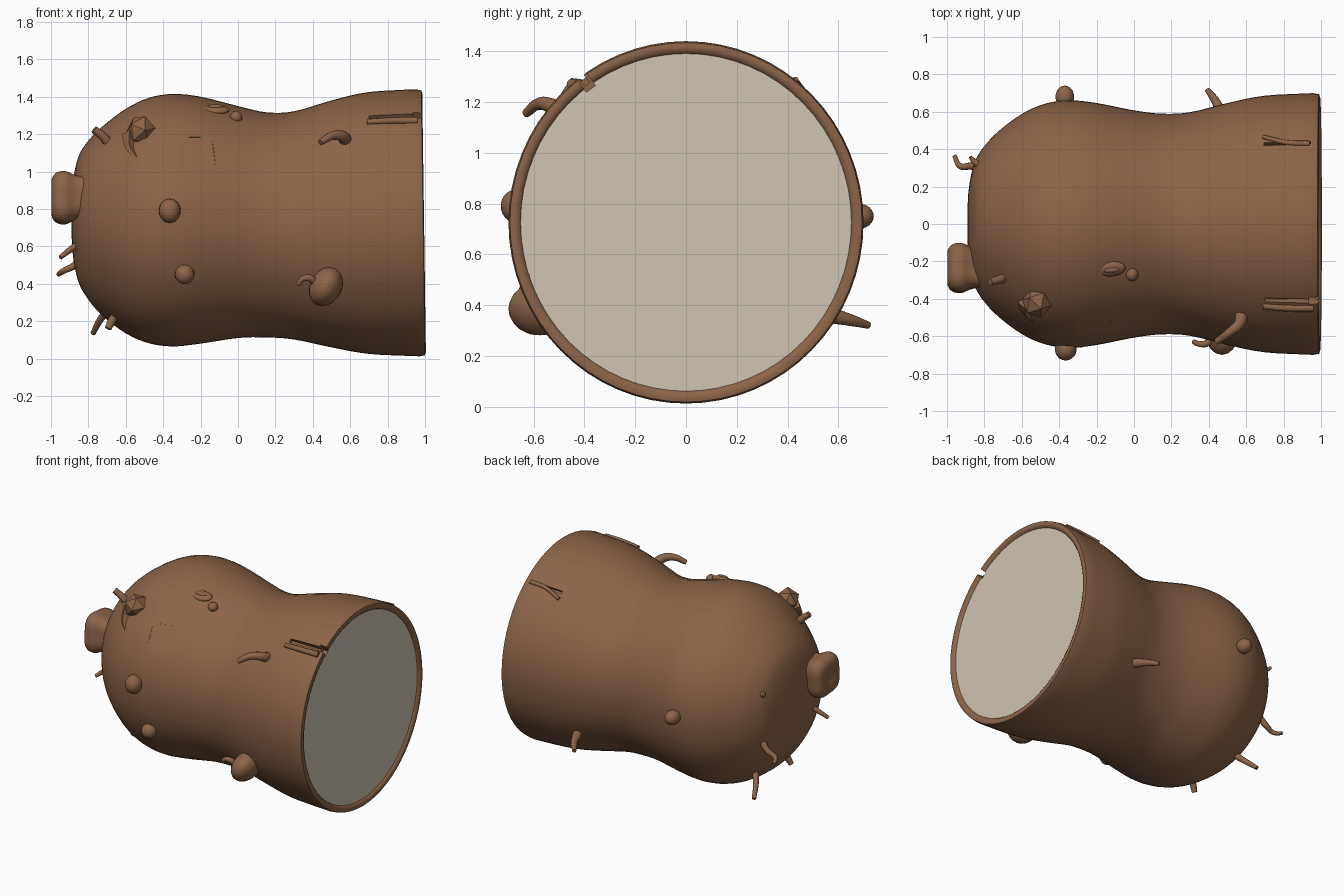
import bpy, bmesh, math
from mathutils import Vector

cube = bpy.data.objects.get("Cube")
if cube:
    bpy.data.objects.remove(cube, do_unlink=True)


def material(name, rgb):
    m = bpy.data.materials.new(name)
    m.use_nodes = True
    m.diffuse_color = (*rgb, 1)
    m.node_tree.nodes["Principled BSDF"].inputs["Base Color"].default_value = (*rgb, 1)
    return m


BROWN = material("warm brown", (0.26, 0.127, 0.065))
CREAM = material("pale cream", (0.62, 0.55, 0.45))


def activate(ob):
    bpy.ops.object.select_all(action='DESELECT')
    ob.select_set(True)
    bpy.context.view_layer.objects.active = ob


def smooth(ob, angle=40):
    activate(ob)
    bpy.ops.object.shade_smooth_by_angle(angle=math.radians(angle))


def finish(name, bm):
    me = bpy.data.meshes.new(name)
    bmesh.ops.recalc_face_normals(bm, faces=bm.faces[:])
    bm.to_mesh(me)
    bm.free()
    ob = bpy.data.objects.new(name, me)
    bpy.context.collection.objects.link(ob)
    me.materials.append(BROWN)
    return ob


def spline(pts, steps=4):
    """Catmull-Rom curve through the points."""
    pts = [Vector(p) for p in pts]
    ext = [pts[0] * 2 - pts[1]] + pts + [pts[-1] * 2 - pts[-2]]
    out = []
    for a, b, c, d in zip(ext, ext[1:], ext[2:], ext[3:]):
        for i in range(steps):
            t = i / steps
            out.append((b * 2 + (c - a) * t + (a * 2 - b * 5 + c * 4 - d) * t * t
                        + (b * 3 - a - c * 3 + d) * t ** 3) / 2)
    return out + [pts[-1]]


def loft_x(name, rows, cy=0.0, flat=0.98, lobes=0.0, sides=64):
    """Closed tube along x; each row is (x, radius, centre height)."""
    bm = bmesh.new()
    rings = []
    for x, r, cz in rows:
        ring = []
        for i in range(sides):
            a = math.tau * i / sides
            rr = r * (1 - lobes * math.cos(4 * a + 0.3))
            ring.append(bm.verts.new((x, cy + flat * rr * math.cos(a), cz + rr * math.sin(a))))
        rings.append(ring)
    for p, q in zip(rings, rings[1:]):
        for i in range(sides):
            j = (i + 1) % sides
            bm.faces.new((p[i], p[j], q[j], q[i]))
    bm.faces.new(rings[0])
    bm.faces.new(rings[-1])
    return finish(name, bm)


# Waisted hollow-ended body
outline = [(-0.89, 0.04, 0.76), (-0.885, 0.18, 0.75), (-0.855, 0.33, 0.745), (-0.8, 0.425, 0.74),
           (-0.72, 0.51, 0.735), (-0.6, 0.60, 0.735), (-0.48, 0.655, 0.738), (-0.35, 0.675, 0.74),
           (-0.2, 0.66, 0.74), (0, 0.62, 0.73), (0.15, 0.602, 0.715), (0.3, 0.61, 0.712),
           (0.5, 0.66, 0.72), (0.7, 0.70, 0.725), (0.97, 0.714, 0.726)]
rim = [(1.0, 0.708, 0.726), (1.005, 0.69, 0.726), (0.998, 0.672, 0.726), (0.988, 0.665, 0.726)]
body = loft_x("body", spline(outline) + rim)
for v in body.data.vertices:
    if v.co.x > 0.9:
        v.co.x -= 0.014 * v.co.z

# Cream end face
body.data.materials.append(CREAM)
for p in body.data.polygons:
    if p.normal.x > 0.9 and len(p.vertices) > 4:
        p.material_index = 1


def cut(name, loc, size, rot):
    """Carve a rotated box out of the body."""
    bm = bmesh.new()
    bmesh.ops.create_cube(bm, size=1)
    tool = finish(name, bm)
    tool.location, tool.scale, tool.rotation_euler = loc, size, rot
    tool.hide_render = True
    mod = body.modifiers.new(name, 'BOOLEAN')
    mod.operation, mod.object, mod.solver = 'DIFFERENCE', tool, 'EXACT'
    activate(body)
    bpy.ops.object.modifier_apply(modifier=name)
    bpy.data.objects.remove(tool, do_unlink=True)


# Rim slits, and the sunken step on the front
cut("front_slit", (0.86, -0.42, 1.31), (0.32, 0.025, 0.1), (0.64, 0, 0))
cut("back_slit", (0.82, 0.44, 1.29), (0.25, 0.02, 0.08), (-0.67, 0, 0))
cut("rim_notch", (0.975, -0.41, 1.30), (0.08, 0.045, 0.12), (0.64, 0, 0))
cut("face_step", (-0.215, -0.575, 1.13), (0.19, 0.1, 0.19), (-0.58, 0, 0.2))
smooth(body)


def strand(name, pts, radii, res=3):
    """Tapered bent tube."""
    cu = bpy.data.curves.new(name, 'CURVE')
    cu.dimensions = '3D'
    cu.bevel_depth, cu.bevel_resolution, cu.resolution_u = 1, res, 5
    cu.use_fill_caps = True
    sp = cu.splines.new('BEZIER')
    sp.bezier_points.add(len(pts) - 1)
    for i, (bp, p) in enumerate(zip(sp.bezier_points, pts)):
        bp.co = p
        bp.handle_left_type = bp.handle_right_type = 'AUTO'
        bp.radius = radii[0] + (radii[1] - radii[0]) * i / (len(pts) - 1)
    ob = bpy.data.objects.new(name, cu)
    bpy.context.collection.objects.link(ob)
    cu.materials.append(BROWN)
    activate(ob)
    bpy.ops.object.convert(target='MESH')
    smooth(ob, 50)


def ball(name, loc, size, rot=(0, 0, 0), faceted=False):
    bm = bmesh.new()
    if faceted:
        bmesh.ops.create_icosphere(bm, subdivisions=1, radius=1)
    else:
        bmesh.ops.create_uvsphere(bm, u_segments=20, v_segments=12, radius=1)
    ob = finish(name, bm)
    ob.location, ob.scale, ob.rotation_euler = loc, size, rot
    if not faceted:
        smooth(ob, 60)


# Raised lips beside the slits
strand("front_slit_lip", [(0.69, -0.44, 1.265), (0.82, -0.45, 1.272), (0.96, -0.45, 1.272)], (0.016, 0.02))
strand("back_slit_lip", [(0.69, 0.465, 1.24), (0.82, 0.435, 1.277), (0.94, 0.43, 1.285)], (0.012, 0.015))

# Lobed knob on the rounded end
knob = [(-0.76, 0.12, 0.86), (-0.86, 0.125, 0.86), (-0.92, 0.15, 0.86), (-0.965, 0.145, 0.86),
        (-0.99, 0.12, 0.86), (-0.998, 0.08, 0.86), (-0.985, 0.02, 0.86)]
smooth(loft_x("knob", spline(knob), cy=-0.235, flat=0.94, lobes=0.08, sides=32), 60)

# Round bumps
ball("front_bump", (-0.365, -0.67, 0.79), (0.058, 0.06, 0.065))
ball("low_front_bump", (-0.285, -0.61, 0.45), (0.052, 0.05, 0.052))
ball("back_bump", (-0.37, 0.68, 0.75), (0.05, 0.06, 0.05))
ball("small_top_bump", (-0.01, -0.27, 1.29), (0.033, 0.035, 0.033))
ball("top_lens", (-0.12, -0.24, 1.33), (0.075, 0.042, 0.022), (0.41, 0, 0.1))
ball("top_lens_centre", (-0.12, -0.247, 1.347), (0.04, 0.015, 0.012), (0.41, 0, 0.1))

# Faceted lump with its folded flap
ball("faceted_lump", (-0.52, -0.42, 1.22), (0.08, 0.085, 0.085), (0.4, 0.3, 0), True)
strand("lump_flap", [(-0.58, -0.42, 1.2), (-0.58, -0.47, 1.13), (-0.52, -0.535, 1.05)], (0.04, 0.004), 0)

# Swelling and hook low on the front
ball("swelling", (0.47, -0.575, 0.385), (0.085, 0.125, 0.11), (0, 0.5, 0))
strand("swelling_hook", [(0.42, -0.6, 0.38), (0.385, -0.64, 0.43), (0.345, -0.64, 0.425),
                         (0.32, -0.63, 0.395)], (0.022, 0.013))

# Horn, back spike and whiskers
strand("upper_horn", [(0.575, -0.46, 1.15), (0.565, -0.53, 1.185), (0.51, -0.58, 1.193),
                      (0.44, -0.63, 1.155)], (0.038, 0.017))
strand("back_spike", [(0.47, 0.57, 0.36), (0.44, 0.65, 0.34), (0.39, 0.72, 0.32)], (0.033, 0.014))
strand("top_stub", [(-0.68, -0.28, 1.13), (-0.715, -0.295, 1.18), (-0.77, -0.31, 1.225)], (0.028, 0.02))
strand("curled_whisker", [(-0.82, 0.3, 0.55), (-0.87, 0.31, 0.5), (-0.93, 0.31, 0.47),
                          (-0.96, 0.365, 0.45)], (0.024, 0.012))
strand("knob_whisker", [(-0.84, -0.21, 0.62), (-0.9, -0.24, 0.58), (-0.95, -0.27, 0.54)], (0.02, 0.012))
strand("low_back_whisker", [(-0.68, 0.18, 0.28), (-0.735, 0.25, 0.21), (-0.775, 0.33, 0.135)], (0.024, 0.014))
strand("low_front_whisker", [(-0.65, -0.19, 0.24), (-0.675, -0.2, 0.2), (-0.695, -0.21, 0.16)], (0.026, 0.018))
strand("side_prickle", [(-0.82, 0.31, 0.9), (-0.86, 0.34, 0.91), (-0.875, 0.36, 0.92)], (0.022, 0.008))
